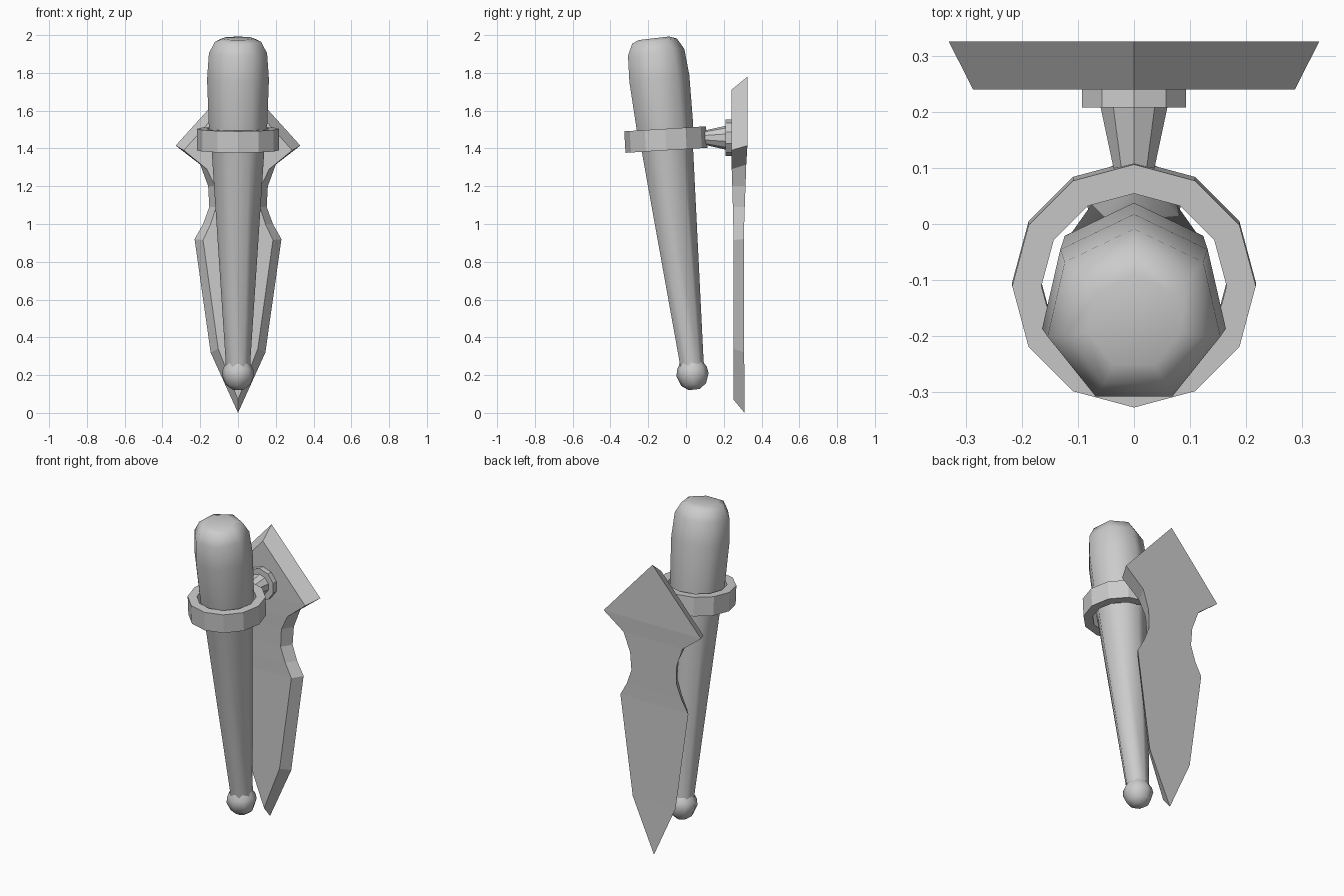
import bpy, bmesh, math
from mathutils import Vector

if "Cube" in bpy.data.objects:
    bpy.data.objects.remove(bpy.data.objects["Cube"])


def finish(name, bm, loc=(0, 0, 0), tilt=0.0, smooth=None):
    bmesh.ops.remove_doubles(bm, verts=bm.verts, dist=1e-5)
    bmesh.ops.recalc_face_normals(bm, faces=bm.faces)
    mesh = bpy.data.meshes.new(name)
    bm.to_mesh(mesh)
    bm.free()
    ob = bpy.data.objects.new(name, mesh)
    bpy.context.collection.objects.link(ob)
    ob.location = loc
    ob.rotation_euler.x = math.radians(tilt)
    if smooth:
        bpy.ops.object.select_all(action='DESELECT')
        bpy.context.view_layer.objects.active = ob
        ob.select_set(True)
        bpy.ops.object.shade_smooth_by_angle(angle=math.radians(smooth))
    return ob


def lathe(name, profile, sides, closed=False, **kw):
    """Spin (radius, height) points round local z, first vertex toward +y."""
    bm = bmesh.new()
    rings = []
    for r, h in profile:
        rings.append([bm.verts.new((r * math.sin(2 * math.pi * i / sides),
                                    r * math.cos(2 * math.pi * i / sides), h))
                      for i in range(sides)])
    pairs = list(zip(rings, rings[1:]))
    if closed:
        pairs.append((rings[-1], rings[0]))
    else:
        bm.faces.new(rings[0])
        bm.faces.new(rings[-1])
    for a, b in pairs:
        for i in range(sides):
            j = (i + 1) % sides
            bm.faces.new((a[i], a[j], b[j], b[i]))
    return finish(name, bm, **kw)


# Tilted torch: seven-sided tapered shaft with rounded head, and end ball
BASE, LEAN = (0, 0.035, 0.2), 6.7
lathe("torch_shaft",
      [(0.066, 0.05), (0.068, 0.09), (0.143, 1.2), (0.158, 1.32), (0.168, 1.58),
       (0.158, 1.72), (0.125, 1.78), (0.085, 1.795)],
      7, loc=BASE, tilt=LEAN, smooth=60)
lathe("end_ball",
      [(0.03, -0.077), (0.066, -0.05), (0.085, 0), (0.08, 0.035), (0.06, 0.07)],
      8, loc=BASE, tilt=LEAN, smooth=60)

# Holding ring
lathe("holder_ring",
      [(0.217, -0.057), (0.217, 0.057), (0.165, 0.057), (0.165, -0.057)],
      12, closed=True, loc=(0, -0.107, 1.447), tilt=3.5)

# Bracket arm flaring to the wall disc (local z points toward the plaque)
lathe("bracket_arm", [(0.034, 0.08), (0.063, 0.21)], 10,
      loc=(0, 0, 1.457), tilt=-90)
lathe("bracket_disc", [(0.097, 0.208), (0.097, 0.245)], 10,
      loc=(0, 0, 1.457), tilt=-90)

# Plaque: half outlines (x, y, z) from top to bottom, mirrored in x
back = [(0, .325, 1.78), (.33, .325, 1.415), (.2, .319, 1.315),
        (.158, .315, 1.2), (.152, .311, 1.09), (.185, .308, 1.0),
        (.23, .306, .92), (.145, .308, .32), (0, .31, 0)]
front = [(0, .24, 1.71), (.287, .24, 1.39), (.165, .242, 1.29),
         (.122, .245, 1.2), (.115, .248, 1.09), (.145, .25, 1.0),
         (.185, .252, .915), (.105, .252, .34), (0, .252, .07)]
bm = bmesh.new()


def face(points):
    unique = []
    for p in map(Vector, points):
        if all((p - q).length > 1e-6 for q in unique):
            unique.append(p)
    bm.faces.new([bm.verts.new(p) for p in unique])


def flip(p):
    return (-p[0], p[1], p[2])


for outline in (back, front):
    for a, b in zip(outline, outline[1:]):
        face((a, b, flip(b), flip(a)))
for i in range(len(back) - 1):
    edge = (back[i], back[i + 1], front[i + 1], front[i])
    face(edge)
    face([flip(p) for p in edge])
finish("wall_plaque", bm)
